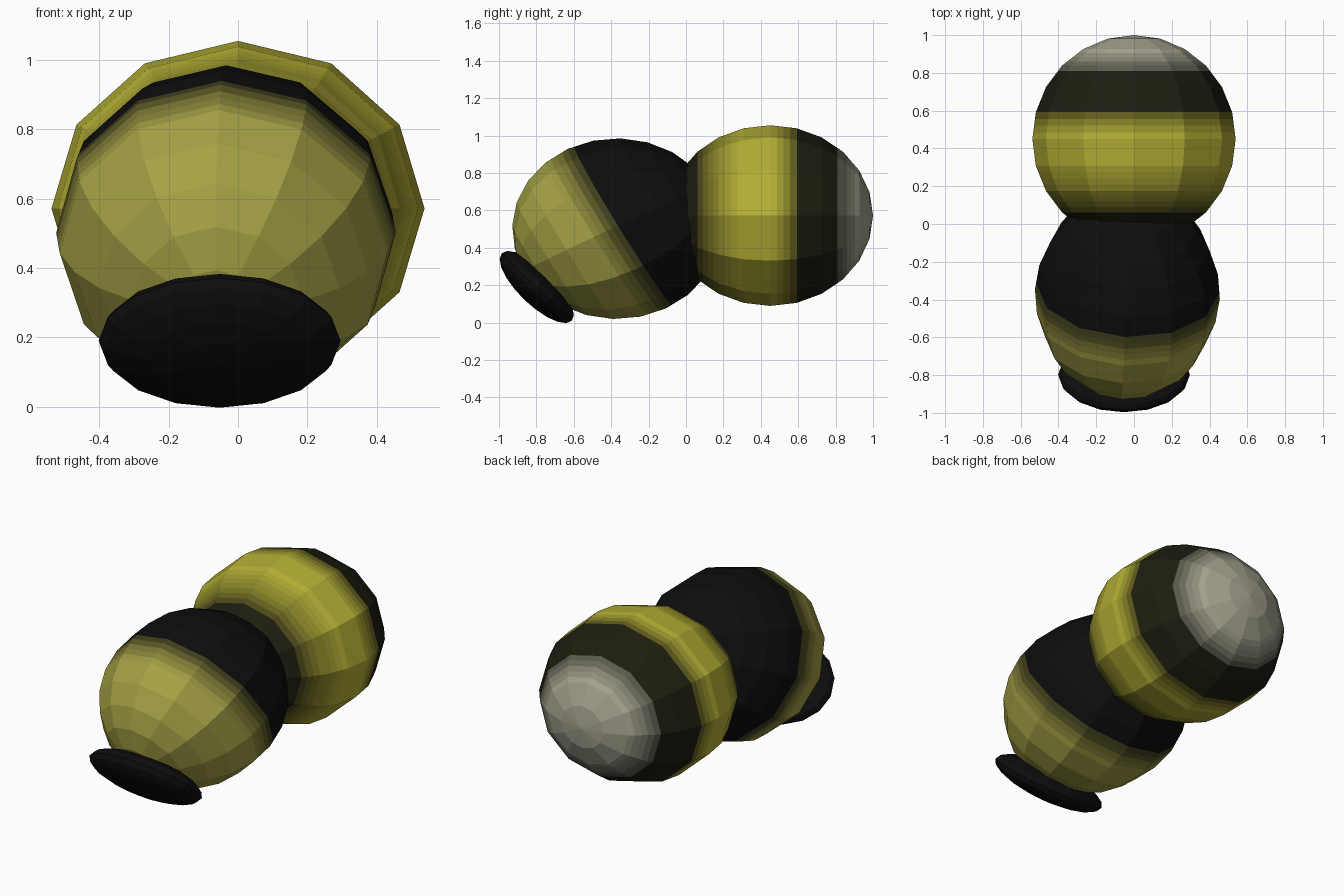
import bpy, bmesh, math
from mathutils import Matrix

if "Cube" in bpy.data.objects:
    bpy.data.objects.remove(bpy.data.objects["Cube"])

SHADES = {}


def shade(col):
    # one shared material per rounded colour
    key = tuple(round(c, 3) for c in col)
    if key not in SHADES:
        m = bpy.data.materials.new("shade_%d" % len(SHADES))
        m.diffuse_color = (*key, 1)
        m.use_nodes = True
        m.node_tree.nodes["Principled BSDF"].inputs["Base Color"].default_value = m.diffuse_color
        SHADES[key] = m
    return SHADES[key]


def colour_at(stops, t):
    # blend between (position, colour) stops along the body axis
    if t <= stops[0][0]:
        return stops[0][1]
    for (a, ca), (b, cb) in zip(stops, stops[1:]):
        if t <= b:
            k = round((t - a) / (b - a) * 8) / 8
            return tuple(p + (q - p) * k for p, q in zip(ca, cb))
    return stops[-1][1]


def banded_ellipsoid(name, loc, size, stops, segs=12, rings=12, tilt=0, yaw=0, pre_tilt=True, cuts=4):
    """Faceted sphere with its poles on y; flat facets are cut into thin colour bands."""
    # straight-line profile between rings keeps the facets flat
    knots = [(-math.cos(math.pi * i / rings), math.sin(math.pi * i / rings)) for i in range(rings + 1)]
    prof = []
    for (y0, r0), (y1, r1) in zip(knots, knots[1:]):
        prof += [(y0 + (y1 - y0) * j / cuts, r0 + (r1 - r0) * j / cuts) for j in range(cuts)]
    scale = Matrix.Diagonal((*size, 1))
    rot = Matrix.Rotation(math.radians(tilt), 4, 'X')
    shape = scale @ rot if pre_tilt else rot @ scale
    mat = Matrix.Translation(loc) @ Matrix.Rotation(math.radians(yaw), 4, 'Z') @ shape

    bm = bmesh.new()
    loops = []
    for y, r in prof[1:]:
        loops.append([bm.verts.new((r * math.sin(2 * math.pi * k / segs), y,
                                    r * math.cos(2 * math.pi * k / segs))) for k in range(segs)])
    front, back = bm.verts.new((0, -1, 0)), bm.verts.new((0, 1, 0))
    for k in range(segs):
        n = (k + 1) % segs
        bm.faces.new((front, loops[0][k], loops[0][n]))
        bm.faces.new((back, loops[-1][n], loops[-1][k]))
        for a, b in zip(loops, loops[1:]):
            bm.faces.new((a[k], b[k], b[n], a[n]))
    bmesh.ops.recalc_face_normals(bm, faces=bm.faces)

    me = bpy.data.meshes.new(name)
    slots = {}
    for f in bm.faces:
        m = shade(colour_at(stops, f.calc_center_median().y))
        if m.name not in slots:
            slots[m.name] = len(slots)
            me.materials.append(m)
        f.material_index = slots[m.name]
    bm.transform(mat)
    bm.to_mesh(me)
    bm.free()
    ob = bpy.data.objects.new(name, me)
    bpy.context.collection.objects.link(ob)
    return ob


BLACK = (0.004, 0.004, 0.004)
DARK = (0.012, 0.012, 0.005)
YELLOW = (0.46, 0.43, 0.035)
DULL = (0.38, 0.36, 0.06)
GREY = (0.38, 0.37, 0.28)


# rear body: dark, yellow band, dark, pale tail
def rear(y):
    return (y - 0.45) / 0.55


banded_ellipsoid("abdomen", (0, 0.45, 0.572), (0.538, 0.55, 0.483),
                 [(rear(0.06), DARK), (rear(0.29), YELLOW), (rear(0.47), YELLOW), (rear(0.60), DARK),
                  (rear(0.80), DARK), (rear(0.92), GREY)])

# middle body: yellow front collar fading to black
banded_ellipsoid("thorax", (-0.035, -0.37, 0.502), (0.49, 0.56, 0.483),
                 [(-0.27, DULL), (0.06, BLACK)], tilt=28, yaw=-3)

# flattened black head disc, leaning forward
banded_ellipsoid("head", (-0.053, -0.798, 0.19), (0.349, 0.095, 0.26),
                 [(0, BLACK)], segs=16, rings=10, tilt=46, pre_tilt=False, cuts=1)
